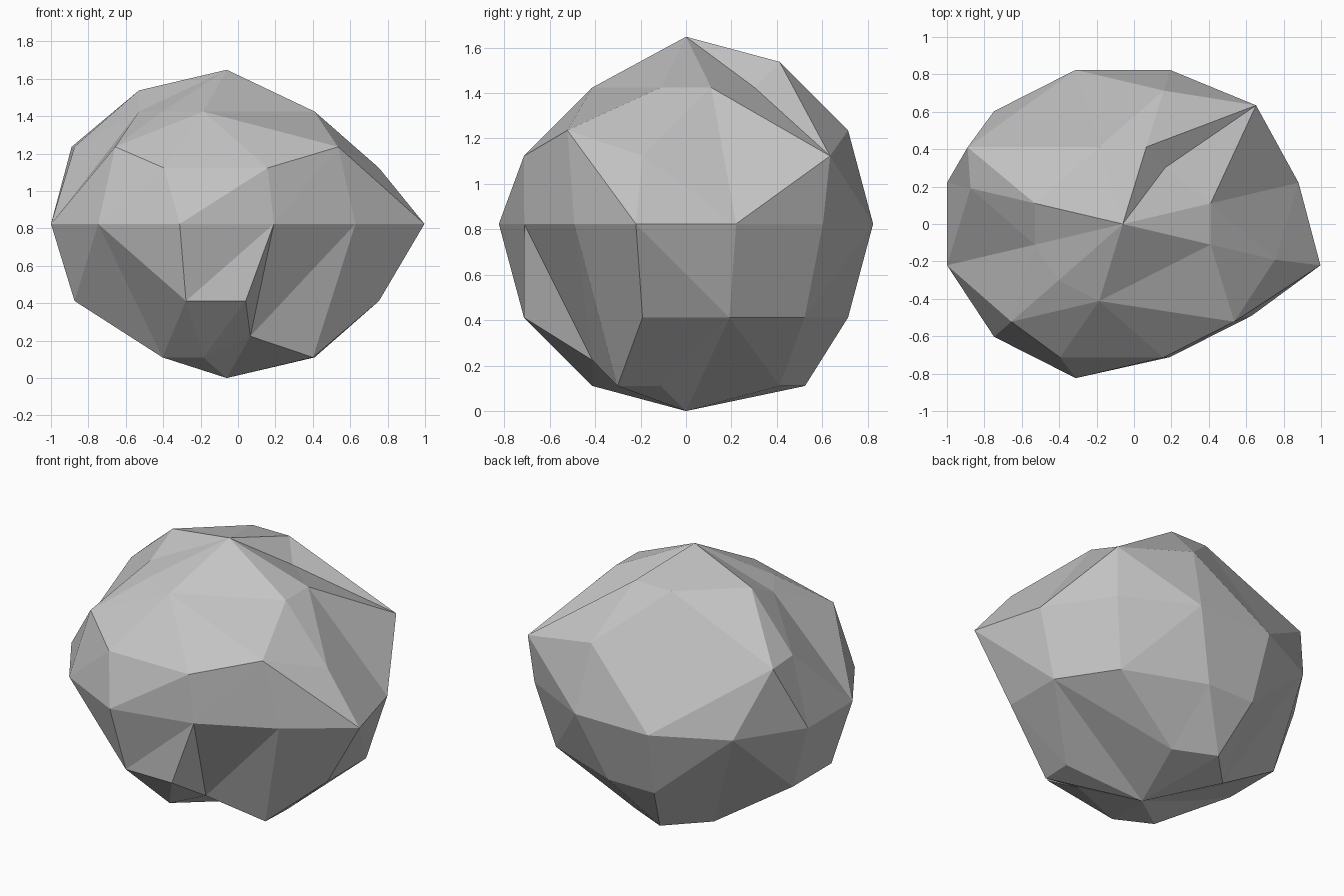
import bpy, bmesh
from math import sin, cos, radians
from mathutils import Vector

cube = bpy.data.objects.get("Cube")
if cube:
    bpy.data.objects.remove(cube)

COLS = 12
RINGS = "ABCDE"                        # latitude rings from top to bottom
CENTRE = Vector((-0.06, 0, 0.824))
RADII = Vector((0.973, 0.853, 0.824))
STEP = Vector((0.117, 0.112, 0.113))   # size of one chip in x, y, z

# Chips: corners knocked off the regular ball, in whole steps
DOWN, UP = (0, 0, -1), (0, 0, 1)
LEFT, RIGHT = (1, 0, 0), (-1, 0, 0)
BACK = (0, 1, 0)
chips = {
    "A0": DOWN, "A1": (-1, 0, -1), "A6": DOWN, "A7": DOWN, "A8": DOWN, "A11": DOWN,
    "B1": (1, 1, -1), "B4": (-2, -1, 0), "B8": (-1, 0, -1), "B9": DOWN, "B11": DOWN,
    "C9": BACK, "C10": BACK, "C11": LEFT,
    "D2": RIGHT, "D9": RIGHT,
    "E3": BACK, "E5": UP, "E6": UP, "E9": UP, "E10": LEFT,
}
# Corners worn away into a neighbour, leaving larger facets
worn = {
    "A4": "A5", "A9": "A8", "A10": "A11",
    "B0": "C0", "B3": "C3", "B6": "C6",
    "D4": "C4", "D7": "C7", "D10": "C10",
    "E0": "D0", "E1": "E2",
}
# Ridges turned the other way to form the hollow at the front
hollow = [("C8", "D9"), ("D9", "E10"), ("D9", "C10")]


def on_ball(latitude, longitude):
    flat = cos(latitude)
    unit = Vector((flat * cos(longitude), flat * sin(longitude), sin(latitude)))
    return CENTRE + unit * RADII


bm = bmesh.new()
corner = {}
for r, ring in enumerate(RINGS):
    for c in range(COLS):
        name = f"{ring}{c}"
        if name not in worn:
            chip = Vector(chips.get(name, (0, 0, 0)))
            corner[name] = bm.verts.new(
                on_ball(radians(60 - 30 * r), radians(15 + 30 * c)) + chip * STEP)
for name, side in (("top", 1), ("bottom", -1)):
    corner[name] = bm.verts.new(CENTRE + Vector((0, 0, side * RADII.z)))


def bulge(a, b):
    """How far the middle of a ridge stands out from the centre."""
    mid = (a.co + b.co) / 2 - CENTRE
    return sum((m / k) ** 2 for m, k in zip(mid, RADII))


def facet(names):
    """Add one cell, split along its more prominent diagonal."""
    loop = list(dict.fromkeys(corner[worn.get(n, n)] for n in names))
    if len(loop) == 3:
        bm.faces.new(loop)
    elif len(loop) == 4:
        a, b, c, d = loop
        if bulge(a, c) > bulge(b, d):
            bm.faces.new((a, b, c))
            bm.faces.new((a, c, d))
        else:
            bm.faces.new((a, b, d))
            bm.faces.new((b, c, d))


for c in range(COLS):
    n = (c + 1) % COLS
    facet(("top", f"A{c}", f"A{n}"))
    for upper, lower in zip(RINGS, RINGS[1:]):
        facet((f"{upper}{c}", f"{lower}{c}", f"{lower}{n}", f"{upper}{n}"))
    facet((f"E{c}", "bottom", f"E{n}"))

for a, b in hollow:
    edge = bm.edges.get((corner[a], corner[b]))
    if edge:
        bmesh.utils.edge_rotate(edge)

bmesh.ops.recalc_face_normals(bm, faces=bm.faces[:])

# Stone material
stone = bpy.data.materials.new("stone_grey")
stone.use_nodes = True
grey = (0.55, 0.55, 0.55, 1)
stone.diffuse_color = grey
stone.node_tree.nodes["Principled BSDF"].inputs["Base Color"].default_value = grey

# Flat-faced boulder
mesh = bpy.data.meshes.new("boulder")
bm.to_mesh(mesh)
bm.free()
mesh.materials.append(stone)
boulder = bpy.data.objects.new("boulder", mesh)
bpy.context.collection.objects.link(boulder)
